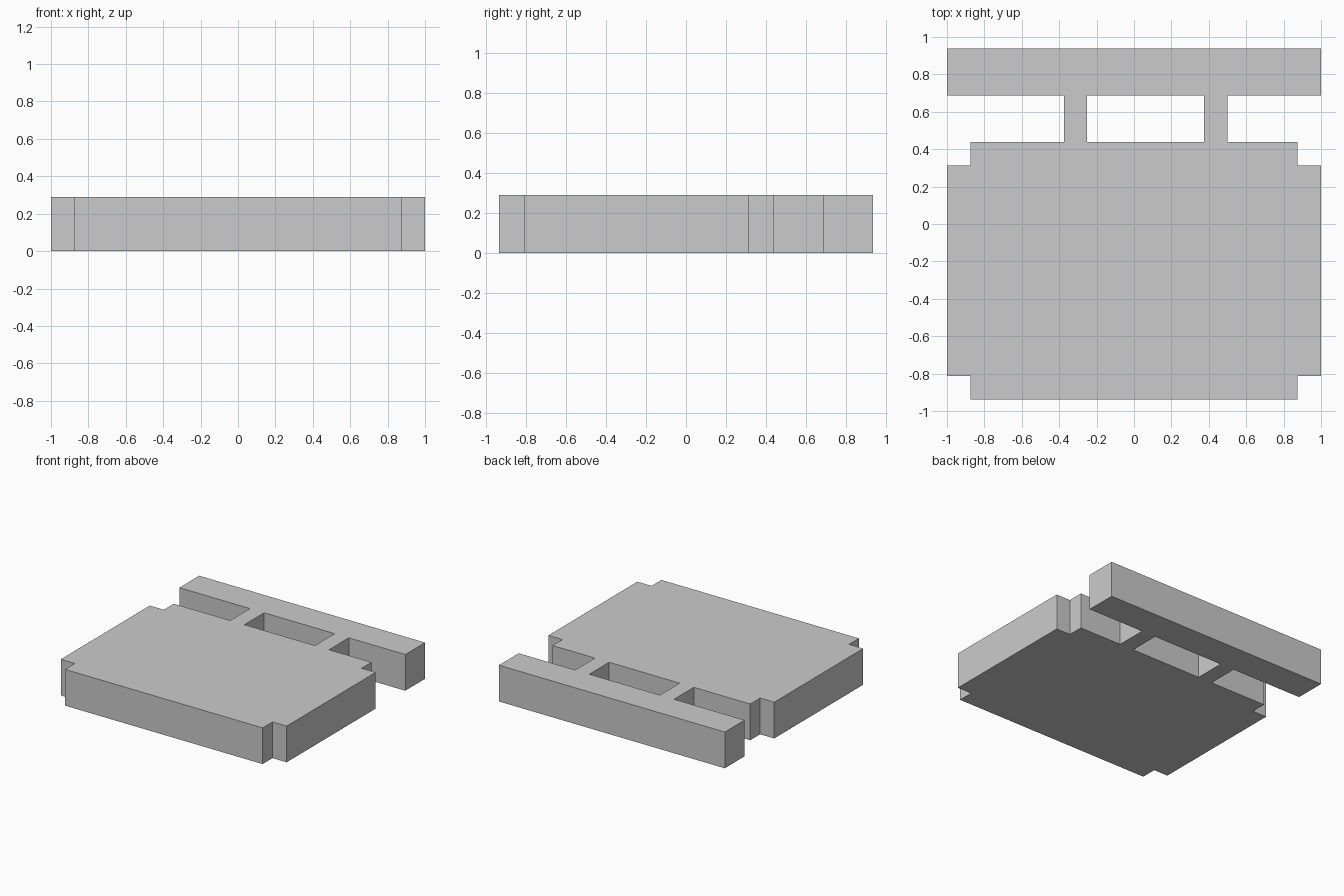
import bpy, bmesh

if "Cube" in bpy.data.objects:
    bpy.data.objects.remove(bpy.data.objects["Cube"])

U = 0.125      # layout unit
HEIGHT = 0.29

# Overlapping rectangles of the flat layout: x0, x1, y0, y1
RECTS = [
    (-1.0, 1.0, 0.6875, 0.9375),            # rear bar
    (-0.375, -0.25, 0.4375, 0.6875),        # left link
    (0.375, 0.5, 0.4375, 0.6875),           # right link
    (-1 + U, 1 - U, -0.9375, 0.4375),       # body, long way
    (-1.0, 1.0, -0.9375 + U, 0.4375 - U),   # body, wide way
]


def inside(x, y):
    return any(a < x < b and c < y < d for a, b, c, d in RECTS)


def build_slab(name, height):
    """Fill the union of the rectangles and extrude it as one solid."""
    xs = sorted({v for r in RECTS for v in r[:2]})
    ys = sorted({v for r in RECTS for v in r[2:]})
    bm = bmesh.new()
    for x0, x1 in zip(xs, xs[1:]):
        for y0, y1 in zip(ys, ys[1:]):
            if inside((x0 + x1) / 2, (y0 + y1) / 2):
                bm.faces.new([bm.verts.new((x, y, 0)) for x, y in
                              ((x0, y0), (x1, y0), (x1, y1), (x0, y1))])
    bmesh.ops.remove_doubles(bm, verts=bm.verts, dist=1e-4)
    ext = bmesh.ops.extrude_face_region(bm, geom=bm.faces[:], use_keep_orig=True)
    top = [g for g in ext["geom"] if isinstance(g, bmesh.types.BMVert)]
    bmesh.ops.translate(bm, verts=top, vec=(0, 0, height))
    # merge coplanar cells into clean flat faces
    bmesh.ops.dissolve_limit(bm, angle_limit=0.01, verts=bm.verts, edges=bm.edges)
    bmesh.ops.recalc_face_normals(bm, faces=bm.faces)
    mesh = bpy.data.meshes.new(name)
    bm.to_mesh(mesh)
    bm.free()
    obj = bpy.data.objects.new(name, mesh)
    bpy.context.collection.objects.link(obj)
    return obj


build_slab("notched_slab_with_rear_bar", HEIGHT)
